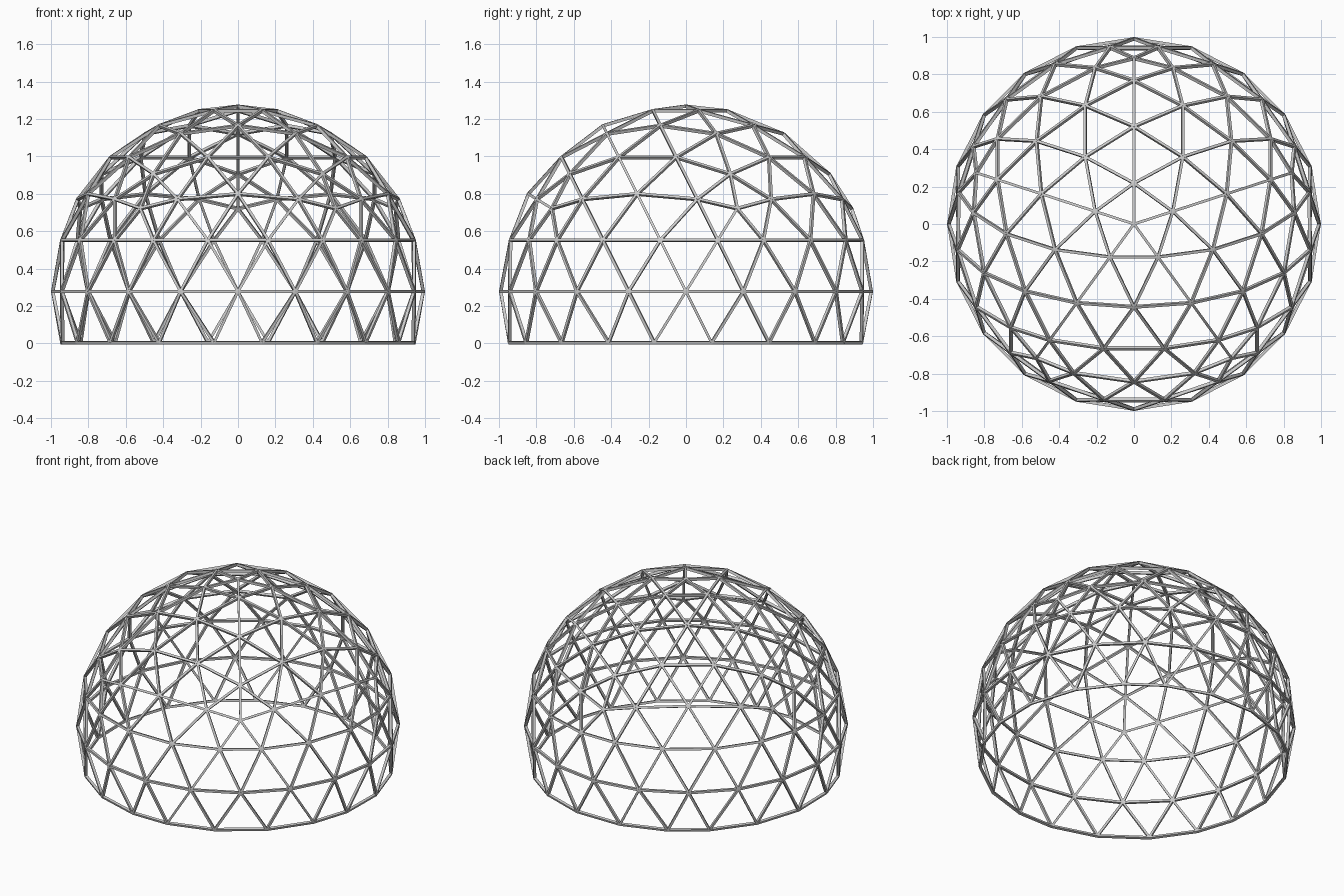
import bpy, bmesh
from math import sin, cos, radians, sqrt
from mathutils import Vector

if "Cube" in bpy.data.objects:
    bpy.data.objects.remove(bpy.data.objects["Cube"])

DEPTH, WIDTH = 0.017, 0.0145
R = 0.999
H = sqrt(0.2) * R          # height of the icosahedron corner ring
RING = 0.2764 * R          # height of the level rings
STEP = radians(12.71)      # arc from a corner to its first edge node
CENTRE = Vector((0, 0, RING + 0.002))


def polar(az, z):
    r = sqrt(max(R * R - z * z, 0))
    return Vector((r * cos(radians(az)), r * sin(radians(az)), z))


def slerp(a, b, ang):
    return a.normalized().slerp(b.normalized(), ang / a.angle(b)) * R


def mid(p, q, r):
    return (2 * p + q + r).normalized() * R


# Cap nodes: level k has 5k nodes, built from one icosahedron face per sector
apex = Vector((0, 0, R))
levels = [[apex], [], [], [], []]
full = radians(63.435)
edge = [0, STEP, full / 2, full - STEP]
for s in range(5):
    b, c = polar(90 + 72 * s, H), polar(162 + 72 * s, H)
    levels[1] += [slerp(apex, b, edge[1])]
    levels[2] += [slerp(apex, b, edge[2]), mid(apex, b, c)]
    levels[3] += [slerp(apex, b, edge[3]), mid(b, apex, c), mid(c, apex, b)]
    levels[4] += [b] + [slerp(b, c, e) for e in edge[1:]]

# Level rings of twenty nodes below the cap, four azimuths per sector
for azimuths, z in (((97.73, 116.27, 135.73, 154.27), RING),
                    ((90, 108, 126, 144), 0),
                    ((99.73, 118.27, 133.73, 152.27), -RING)):
    levels.append([polar(a + 72 * s, z) for s in range(5) for a in azimuths])

struts = []
for k in range(1, 8):
    ring, up, n = levels[k], levels[k - 1], len(levels[k])
    struts += [(ring[i], ring[(i + 1) % n]) for i in range(n)]
    for i in range(n):
        if k <= 4:                       # cap: triangles fan out from the apex
            s, j = divmod(i, k)
            first = s * (k - 1) + j
            links = (first,) if j == 0 else (first - 1, first)
            struts += [(ring[i], up[u % len(up)]) for u in links]
        else:                            # drum: zigzag between equal rings
            d = -1 if k == 6 else 1
            struts += [(ring[i], up[i]), (ring[i], up[(i + d) % 20])]

# Each strut is a rectangular beam, deep towards the dome centre
bm = bmesh.new()
k = 1 - DEPTH / R
for a, b in struts:
    side = (b - a).cross(a + b).normalized() * WIDTH / 2
    vs = [bm.verts.new(p + CENTRE) for p in
          (a + side, a - side, a * k - side, a * k + side,
           b + side, b - side, b * k - side, b * k + side)]
    for f in ((0, 1, 2, 3), (7, 6, 5, 4), (0, 4, 5, 1),
              (1, 5, 6, 2), (2, 6, 7, 3), (3, 7, 4, 0)):
        bm.faces.new([vs[i] for i in f])
bmesh.ops.recalc_face_normals(bm, faces=bm.faces)
mesh = bpy.data.meshes.new("dome_struts")
bm.to_mesh(mesh)
bm.free()
bpy.context.collection.objects.link(bpy.data.objects.new("dome_struts", mesh))
